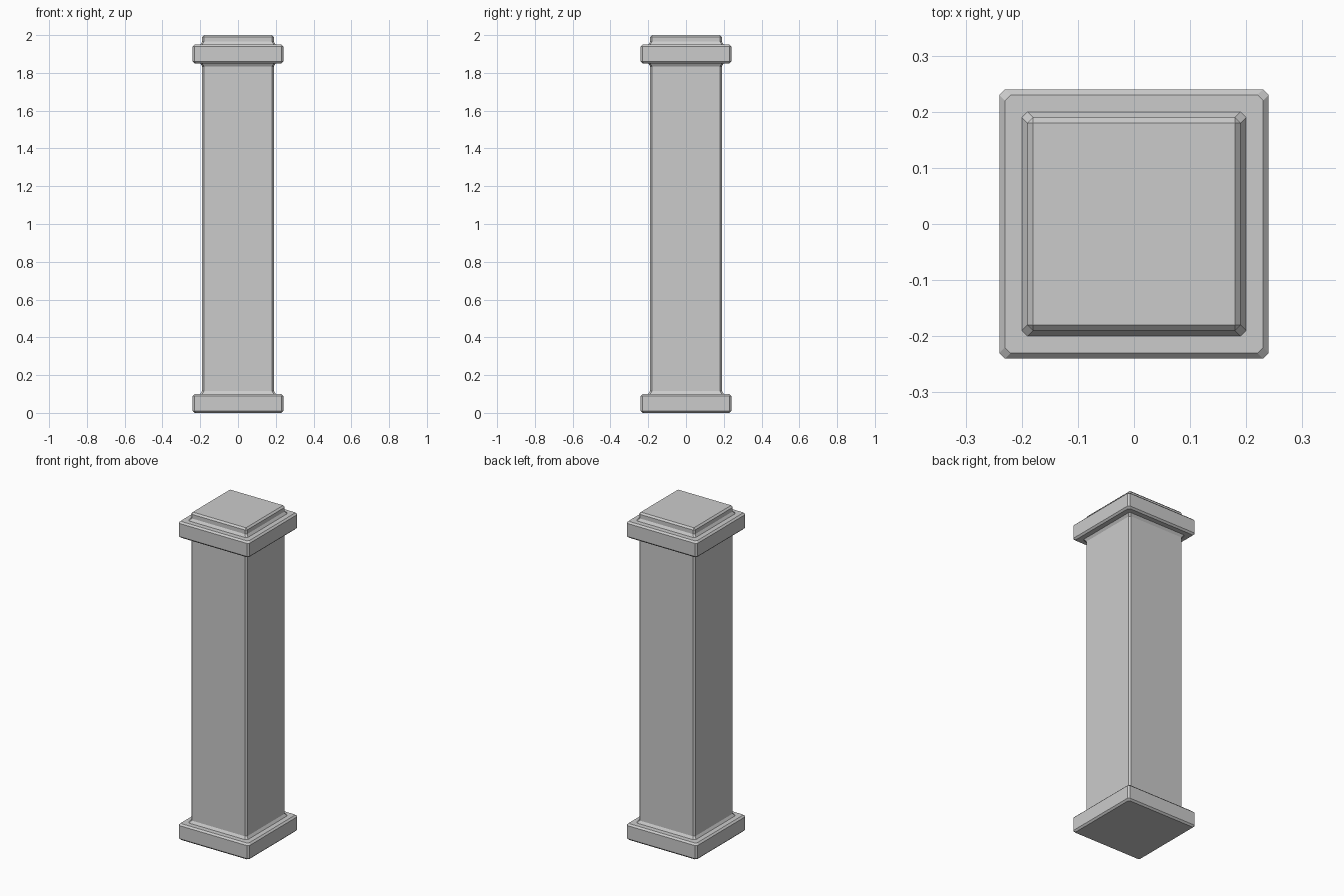
import bpy, bmesh

if "Cube" in bpy.data.objects:
    bpy.data.objects.remove(bpy.data.objects["Cube"])


def stacked_part(name, rings):
    """Loft chamfered-square rings given as (half width, corner cut, height)."""
    bm = bmesh.new()
    loops = []
    for h, c, z in rings:
        a = h - c
        pts = [(a, -h), (h, -a), (h, a), (a, h), (-a, h), (-h, a), (-h, -a), (-a, -h)]
        loops.append([bm.verts.new((x, y, z)) for x, y in pts])
    for low, high in zip(loops, loops[1:]):
        for i in range(8):
            j = (i + 1) % 8
            bm.faces.new((low[i], low[j], high[j], high[i]))
    bm.faces.new(loops[0][::-1])
    bm.faces.new(loops[-1])
    bmesh.ops.remove_doubles(bm, verts=bm.verts, dist=0.0005)
    bmesh.ops.recalc_face_normals(bm, faces=bm.faces)
    mesh = bpy.data.meshes.new(name)
    bm.to_mesh(mesh)
    bm.free()
    obj = bpy.data.objects.new(name, mesh)
    bpy.context.collection.objects.link(obj)
    return obj


# One continuous bevelled pillar: plinth, shaft, collar and raised top
B = 0.01
stacked_part("square_pillar", [
    (0.23, B, 0.0), (0.24, B, 0.01),             # plinth
    (0.24, B, 0.09), (0.23, B, 0.10),
    (0.20, B, 0.10), (0.19, B, 0.115),           # shaft with small flares
    (0.19, B, 1.835), (0.20, B, 1.85),
    (0.23, B, 1.85), (0.24, B, 1.86),            # collar
    (0.24, B, 1.94), (0.23, B, 1.95),
    (0.20, B, 1.95), (0.19, B, 1.965),           # raised top
    (0.19, B, 1.99), (0.18, 0.0, 2.0),
])
